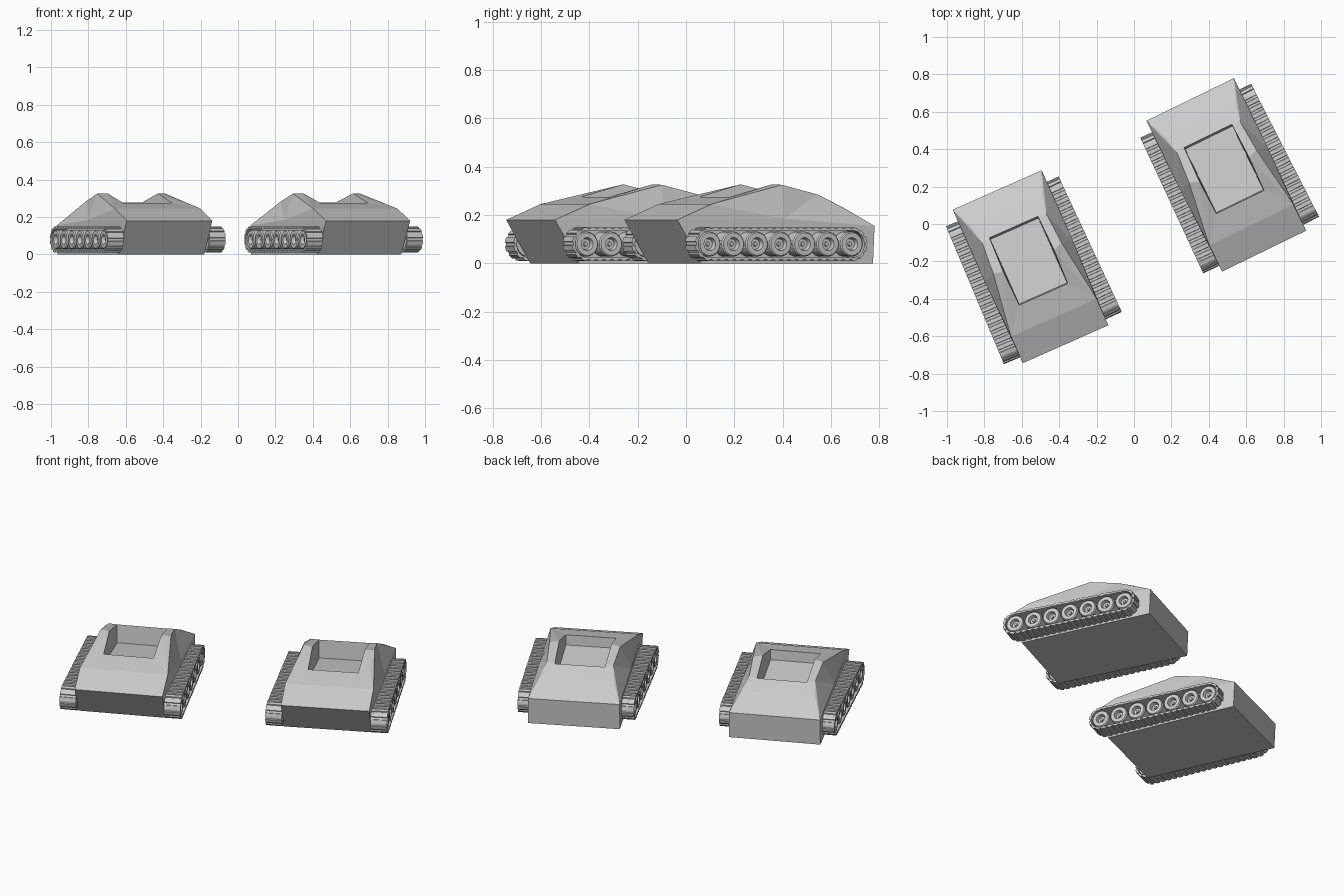
import bpy, bmesh, math
from mathutils import Matrix

cube = bpy.data.objects.get("Cube")
if cube:
    bpy.data.objects.remove(cube)

# One plain grey for everything
grey = bpy.data.materials.new("plain_grey")
grey.use_nodes = True
grey.diffuse_color = (0.6, 0.6, 0.6, 1)
grey.node_tree.nodes["Principled BSDF"].inputs["Base Color"].default_value = (0.6, 0.6, 0.6, 1)

PITCH, WHEELS = 0.11, 7
HALF = PITCH * (WHEELS - 1) / 2      # half of the straight run of a track
WIDTH = 0.094


def finish(bm, name):
    bmesh.ops.recalc_face_normals(bm, faces=bm.faces)
    mesh = bpy.data.meshes.new(name)
    bm.to_mesh(mesh)
    bm.free()
    mesh.materials.append(grey)
    return mesh


def place(mesh, name, matrix):
    obj = bpy.data.objects.new(name, mesh)
    bpy.context.scene.collection.objects.link(obj)
    obj.matrix_world = matrix


def hull_mesh():
    # Corner points of the left half: x, y, z
    half = {
        "base_front": (.25, -.325, 0), "base_rear": (.26, .46, 0),
        "lip": (.25, -.435, .18), "tail": (.26, .467, .155),
        "brow": (.25, -.28, .245), "belt": (.26, .05, .185),
        "peak_out": (.2, .07, .325), "peak_in": (.148, .05, .327),
        "ridge_rear": (.188, .24, .285), "rear_break": (.207, .34, .235),
        "well_front": (.142, -.143, .275), "well_rear": (.142, .25, .278),
        "floor_front": (.14, -.138, .215), "floor_rear": (.14, .24, .17),
    }
    # Bands that run straight across from side to side
    loop = ("base_front lip brow well_front floor_front floor_rear "
            "well_rear rear_break tail base_rear").split()
    # Faces on each flank
    flank = [f.split() for f in (
        "base_front base_rear tail belt lip", "lip belt brow",
        "brow belt peak_out", "belt ridge_rear peak_out", "belt tail ridge_rear",
        "tail rear_break ridge_rear", "brow peak_out peak_in",
        "brow peak_in well_front", "peak_in peak_out ridge_rear",
        "peak_in ridge_rear well_rear", "ridge_rear rear_break well_rear",
        "well_front peak_in well_rear", "well_front well_rear floor_rear floor_front")]
    bm = bmesh.new()
    sides = [{k: bm.verts.new((s * x, y, z)) for k, (x, y, z) in half.items()}
             for s in (1, -1)]
    left, right = sides
    for a, b in zip(loop, loop[1:] + loop[:1]):
        bm.faces.new((left[a], left[b], right[b], right[a]))
    for pts in sides:
        for names in flank:
            bm.faces.new([pts[n] for n in names])
    return finish(bm, "hull")


def stadium(s, r):
    # Point at fraction s around a rounded loop, with offset radius r
    run, arc = 2 * HALF, math.pi * 0.066
    d = (s % 1) * 2 * (run + arc)
    flip = 1
    if d >= run + arc:
        d, flip = d - run - arc, -1
    if d < run:
        y, z = d - HALF, r
    else:
        a = math.pi * (d - run) / arc
        y, z = HALF + r * math.sin(a), r * math.cos(a)
    return flip * y, flip * z


def track_mesh(pads=48):
    # Ribbed band: every pad is a raised and a lowered step
    steps = [((i + f) / pads, r) for i in range(pads)
             for f, r in ((0, .064), (.35, .064), (.4, .07), (.95, .07))]
    bm = bmesh.new()
    rings = []
    for s, r in steps:
        corners = []
        for x, rad in ((-1, r), (1, r), (1, .056), (-1, .056)):
            y, z = stadium(s, rad)
            corners.append(bm.verts.new((x * WIDTH / 2, y, z)))
        rings.append(corners)
    for a, b in zip(rings, rings[1:] + rings[:1]):
        for k in range(4):
            n = (k + 1) % 4
            bm.faces.new((a[k], a[n], b[n], b[k]))
    return finish(bm, "track_band")


def wheels_mesh(sides=20):
    # Turned wheel profile: radius, distance outward
    profile = [(.052, -.04), (.052, .036), (.047, .043), (.027, .043),
               (.022, .022), (.01, .022), (.008, .03)]
    bm = bmesh.new()
    for w in range(WHEELS):
        cy = w * PITCH - HALF
        rows = []
        for r, x in profile:
            angles = [math.tau * i / sides for i in range(sides)]
            rows.append([bm.verts.new((x, cy + r * math.cos(a), r * math.sin(a)))
                         for a in angles])
        for p, q in zip(rows, rows[1:]):
            for i in range(sides):
                j = (i + 1) % sides
                bm.faces.new((p[i], p[j], q[j], q[i]))
        bm.faces.new(rows[0])
        bm.faces.new(rows[-1])
    return finish(bm, "road_wheels")


hull, band, wheels = hull_mesh(), track_mesh(), wheels_mesh()

# Two identical vehicles, each turned a little
for tag, x, y, turn in (("first", -.542, -.245, 23.9), ("second", .505, .246, 26)):
    base = Matrix.Translation((x, y, 0)) @ Matrix.Rotation(math.radians(turn), 4, "Z")
    place(hull, tag + "_hull", base)
    for side, sx in (("left", 1), ("right", -1)):
        toe = sx * math.radians(1.1) + (0 if sx > 0 else math.pi)
        spot = base @ Matrix.Translation((sx * .29, 0, .08)) @ Matrix.Rotation(toe, 4, "Z")
        place(band, f"{tag}_{side}_track_band", spot)
        place(wheels, f"{tag}_{side}_road_wheels", spot)
